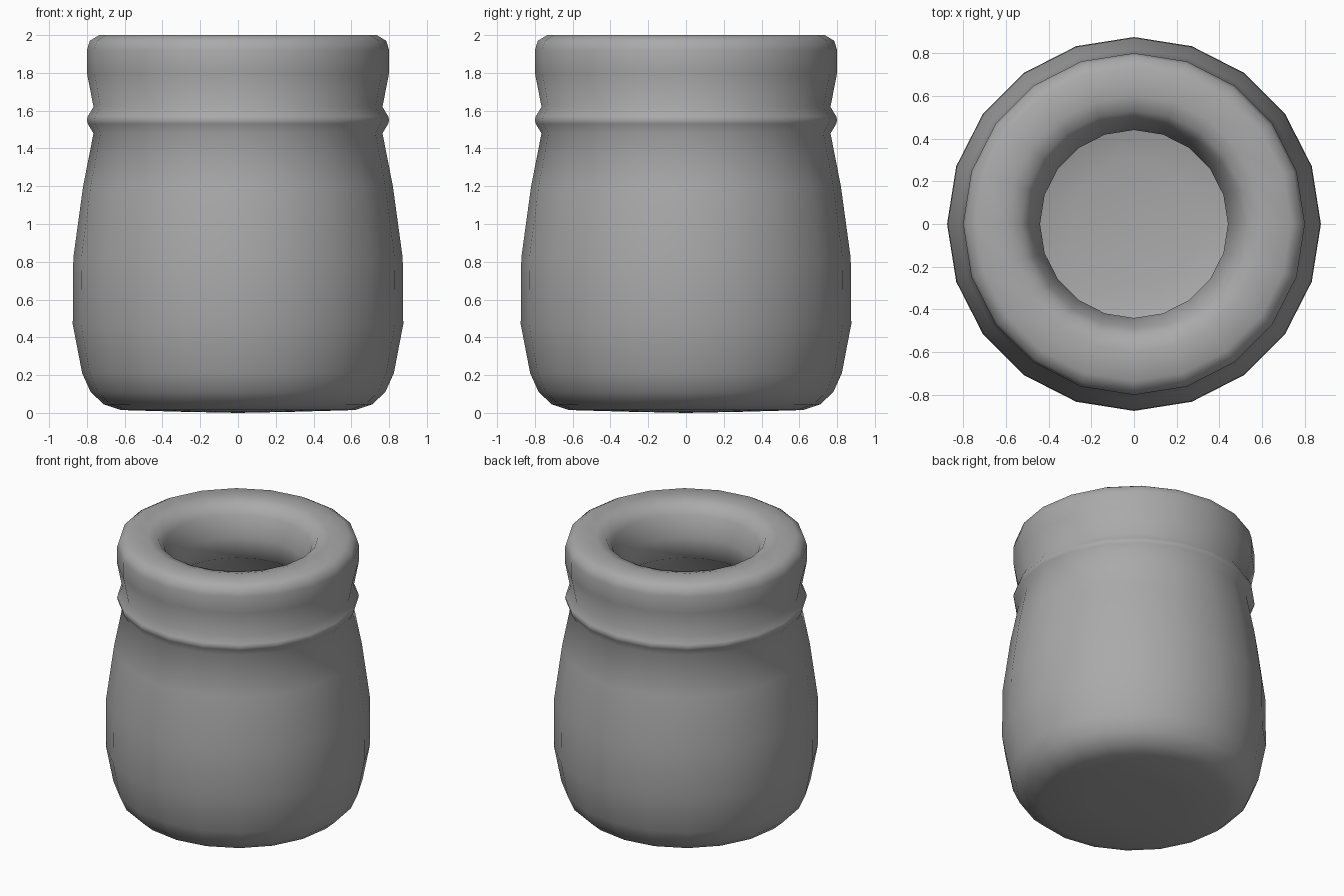
import bpy, bmesh
from math import radians
from mathutils import Matrix

cube = bpy.data.objects.get("Cube")
if cube:
    bpy.data.objects.remove(cube, do_unlink=True)

SIDES = 20

clay = bpy.data.materials.new("plain_grey")
clay.use_nodes = True
grey = (0.4, 0.4, 0.4, 1)
clay.diffuse_color = grey
clay.node_tree.nodes["Principled BSDF"].inputs["Base Color"].default_value = grey


def lathe(name, profile):
    """Spin an (radius, height) profile that starts and ends on the axis."""
    bm = bmesh.new()
    verts = [bm.verts.new((r, 0, z)) for r, z in profile]
    edges = [bm.edges.new(pair) for pair in zip(verts, verts[1:])]
    bmesh.ops.spin(bm, geom=verts + edges, axis=(0, 0, 1), cent=(0, 0, 0),
                   angle=radians(360), steps=SIDES, use_duplicate=False)
    bmesh.ops.remove_doubles(bm, verts=bm.verts, dist=0.0005)
    bmesh.ops.recalc_face_normals(bm, faces=bm.faces)
    mesh = bpy.data.meshes.new(name)
    bm.to_mesh(mesh)
    bm.free()
    mesh.materials.append(clay)
    mesh.shade_smooth()
    obj = bpy.data.objects.new(name, mesh)
    bpy.context.collection.objects.link(obj)
    return obj


# Outer wall, from the base up to the neck
body = [(0, 0), (0.3, 0.006), (0.62, 0.015), (0.71, 0.045), (0.78, 0.11),
        (0.825, 0.21), (0.875, 0.47), (0.872, 0.82), (0.82, 1.2), (0.765, 1.48)]
# Raised band around the neck
band = [(0.795, 1.53), (0.8, 1.55), (0.795, 1.57), (0.765, 1.62)]
# Thick collar with rounded edges
collar = [(0.8, 1.8), (0.8, 1.92), (0.785, 1.97), (0.735, 2.0),
          (0.6, 2.0), (0.53, 1.98), (0.49, 1.92), (0.44, 1.78)]
# Hollow inside
hollow = [(0.46, 1.62), (0.64, 1.48), (0.72, 1.2), (0.77, 0.82), (0.77, 0.47),
          (0.7, 0.25), (0.55, 0.15), (0.3, 0.11), (0, 0.1)]

lathe("jar", body + band + collar + hollow)
